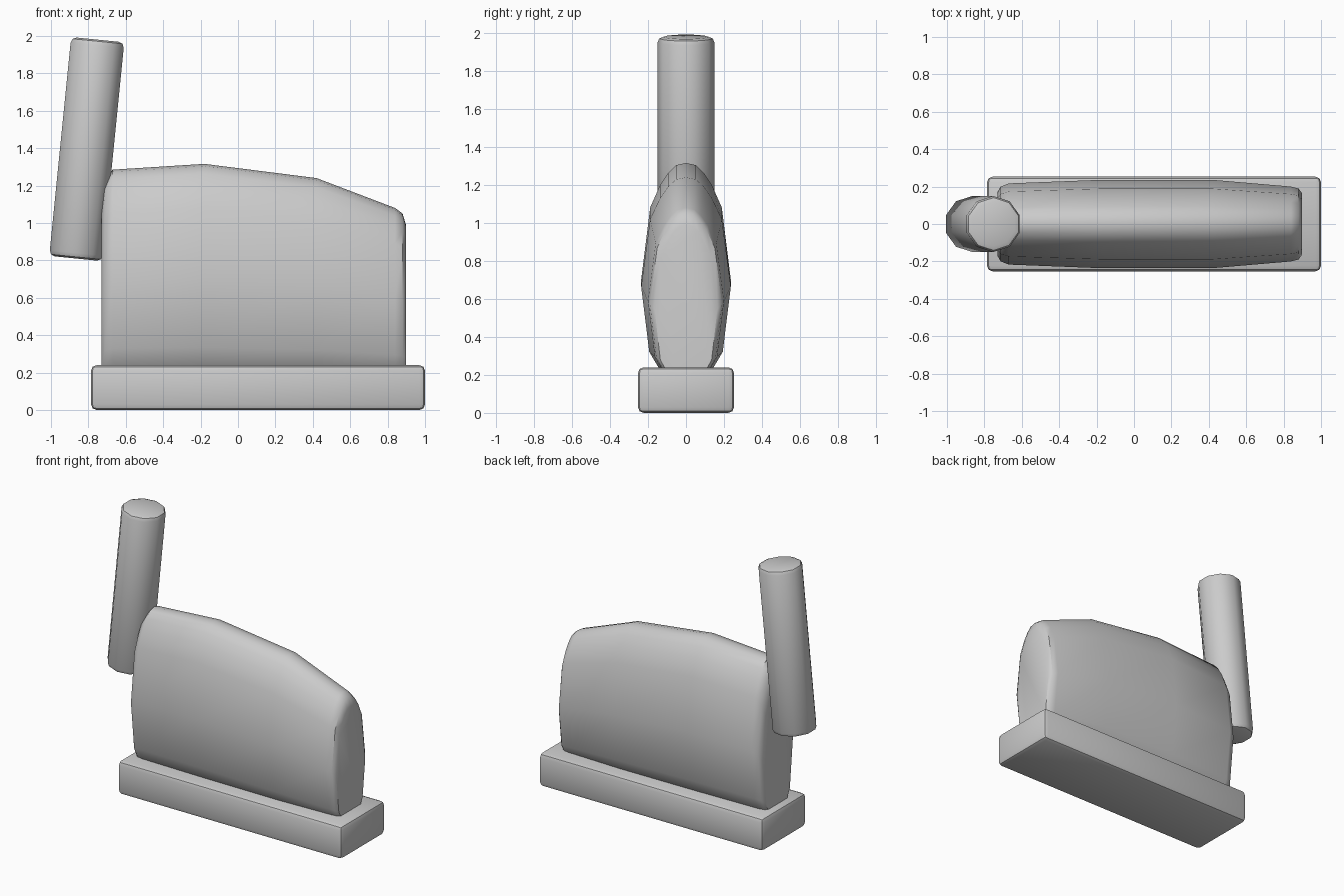
import bpy, bmesh, math
from mathutils import Vector

if "Cube" in bpy.data.objects:
    bpy.data.objects.remove(bpy.data.objects["Cube"])


def finish(obj, angle=40, bevel=0.0, segments=2):
    """Round the edges and shade smoothly, keeping hard edges."""
    bpy.ops.object.select_all(action='DESELECT')
    obj.select_set(True)
    bpy.context.view_layer.objects.active = obj
    if bevel:
        mod = obj.modifiers.new("rounded_edges", 'BEVEL')
        mod.width = bevel
        mod.segments = segments
        mod.limit_method = 'ANGLE'
        mod.angle_limit = math.radians(50)
        bpy.ops.object.modifier_apply(modifier=mod.name)
    bpy.ops.object.shade_smooth_by_angle(angle=math.radians(angle))


# Base slab
bpy.ops.mesh.primitive_cube_add(size=1, location=(0.107, 0, 0.12))
base = bpy.context.object
base.name = "base"
base.scale = (1.786, 0.506, 0.24)
bpy.ops.object.transform_apply(location=False, rotation=False, scale=True)
finish(base, 40, 0.03)

# Body: half cross-section (width, height), both relative
HALF = [(0, 1), (0.22, 0.99), (0.4, 0.955), (0.58, 0.9), (0.8, 0.8),
        (1, 0.477), (0.82, 0.165), (0.6, 0.085), (0.3, 0.01), (0, 0)]
SECTION = HALF + [(-u, v) for u, v in HALF[-2:0:-1]]
FLOOR = 0.14

# Stations along the length: x, half width, top height
STATIONS = [(-0.73, 0.17, 1.12), (-0.713, 0.2, 1.23), (-0.67, 0.217, 1.285),
            (-0.18, 0.236, 1.316), (0.42, 0.236, 1.24), (0.84, 0.2, 1.08),
            (0.88, 0.19, 1.05), (0.898, 0.165, 0.99)]
bm = bmesh.new()
rings = [[bm.verts.new((x, u * w, FLOOR + v * (top - FLOOR))) for u, v in SECTION]
         for x, w, top in STATIONS]
n = len(SECTION)
for a, b in zip(rings, rings[1:]):
    for i in range(n):
        j = (i + 1) % n
        bm.faces.new((a[i], a[j], b[j], b[i]))
bm.faces.new(rings[0])
bm.faces.new(rings[-1][::-1])
bmesh.ops.recalc_face_normals(bm, faces=bm.faces)
mesh = bpy.data.meshes.new("body")
bm.to_mesh(mesh)
bm.free()
body = bpy.data.objects.new("body", mesh)
bpy.context.collection.objects.link(body)
finish(body, 40)

# Leaning ten-sided post at the left end
low, high = Vector((-0.867, 0, 0.81)), Vector((-0.75, 0, 1.98))
axis = high - low
bpy.ops.mesh.primitive_cylinder_add(
    vertices=10, radius=0.15, depth=axis.length, location=(low + high) / 2,
    rotation=(0, math.atan2(axis.x, axis.z), 0))
post = bpy.context.object
post.name = "leaning_post"
finish(post, 40, 0.03)
